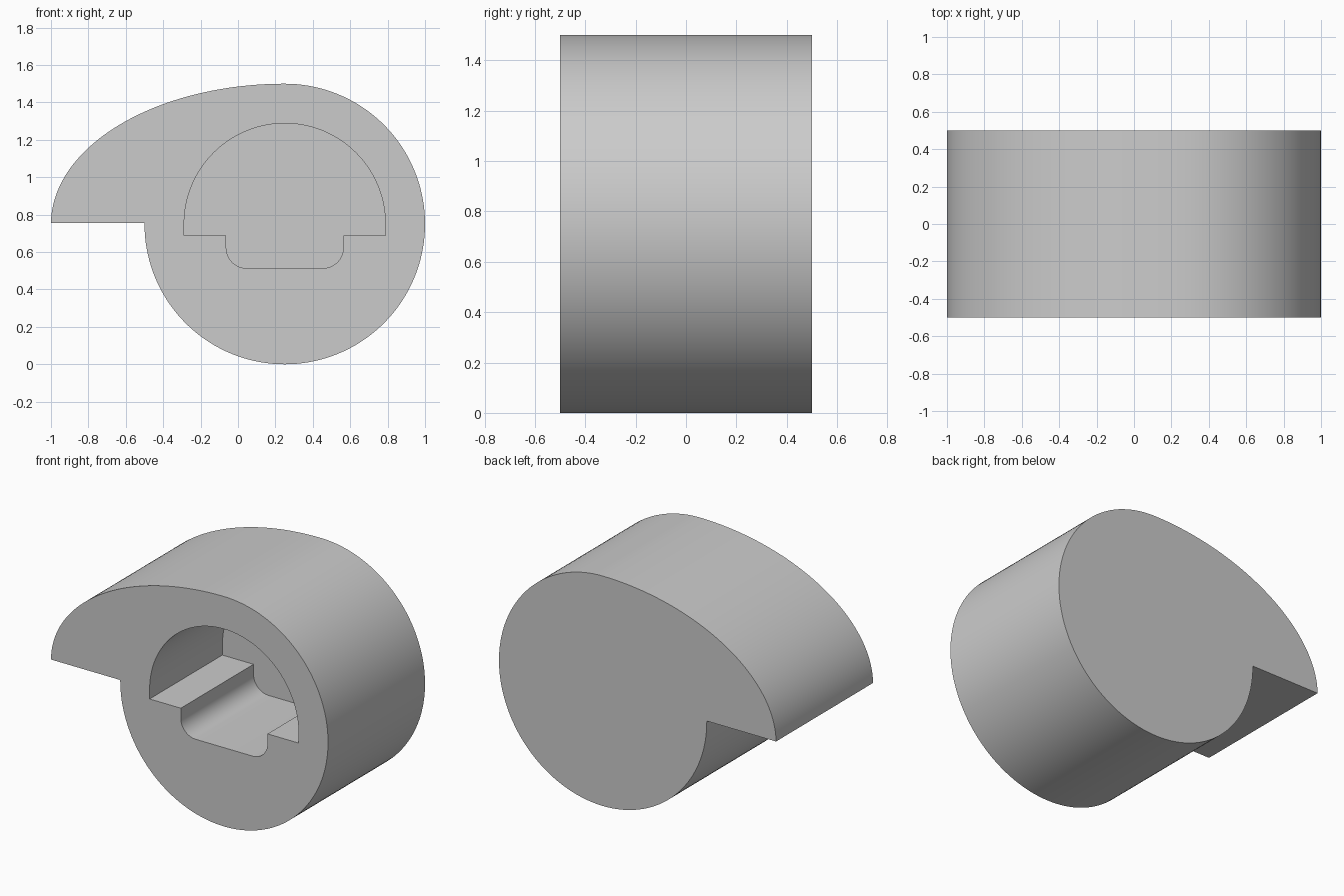
import bpy
import bmesh
from math import sin, cos, radians

CX, CZ = 0.25, 0.75      # shared centre of the round parts
LEDGE_Z = 0.755          # underside of the nose
HALF = 0.5               # half of the width along y
POCKET_DEPTH = 0.75


def arc(cx, cz, rx, rz, start, end, steps):
    """Points along an elliptical arc in the xz plane, angles in degrees."""
    angles = [radians(start + (end - start) * i / steps) for i in range(steps + 1)]
    return [(cx + rx * cos(a), cz + rz * sin(a)) for a in angles]


def extrude_profile(name, points, y_front, y_back):
    """Closed solid made by sweeping an xz profile along y."""
    bm = bmesh.new()
    face = bm.faces.new([bm.verts.new((x, y_front, z)) for x, z in points])
    swept = bmesh.ops.extrude_face_region(bm, geom=[face])["geom"]
    verts = [v for v in swept if isinstance(v, bmesh.types.BMVert)]
    bmesh.ops.translate(bm, verts=verts, vec=(0, y_back - y_front, 0))
    bmesh.ops.recalc_face_normals(bm, faces=bm.faces)
    mesh = bpy.data.meshes.new(name)
    bm.to_mesh(mesh)
    bm.free()
    obj = bpy.data.objects.new(name, mesh)
    bpy.context.collection.objects.link(obj)
    return obj


cube = bpy.data.objects.get("Cube")
if cube:
    bpy.data.objects.remove(cube, do_unlink=True)

grey = bpy.data.materials.new("plain_grey")
grey.use_nodes = True
grey.diffuse_color = (0.6, 0.6, 0.6, 1)
grey.node_tree.nodes["Principled BSDF"].inputs["Base Color"].default_value = (0.6, 0.6, 0.6, 1)

# Cam body: round drum with an elliptical nose overhanging one side
outline = arc(CX, CZ, 0.75, 0.75, -180, 90, 108)
outline += arc(CX, CZ, 1.25, 0.75, 90, 180, 60)[1:-1]
outline += [(-1, LEDGE_Z), (-0.5, LEDGE_Z)]
body = extrude_profile("cam_body", outline, -HALF, HALF)
body.data.materials.append(grey)

# Blind pocket: domed top, flat shoulders and a rounded slot below
R, SHOULDER_Z = 0.538, 0.688
SLOT, SLOT_Z, FILLET = 0.313, 0.514, 0.108
pocket = arc(CX, CZ, R, R, 0, 180, 72)
pocket += [(CX - R, SHOULDER_Z), (CX - SLOT, SHOULDER_Z)]
pocket += arc(CX - SLOT + FILLET, SLOT_Z + FILLET, FILLET, FILLET, 180, 270, 12)
pocket += arc(CX + SLOT - FILLET, SLOT_Z + FILLET, FILLET, FILLET, 270, 360, 12)
pocket += [(CX + SLOT, SHOULDER_Z), (CX + R, SHOULDER_Z)]
cutter = extrude_profile("pocket_cutter", pocket, -HALF - 0.1, -HALF + POCKET_DEPTH)
cutter.data.materials.append(grey)
cutter.hide_render = True

cut = body.modifiers.new("pocket", "BOOLEAN")
cut.operation = "DIFFERENCE"
cut.solver = "EXACT"
cut.object = cutter

bpy.ops.object.select_all(action="DESELECT")
body.select_set(True)
bpy.context.view_layer.objects.active = body
bpy.ops.object.modifier_apply(modifier=cut.name)
bpy.data.objects.remove(cutter, do_unlink=True)

# Smooth curved walls, crisp rims
bpy.ops.object.shade_smooth_by_angle(angle=radians(30))
